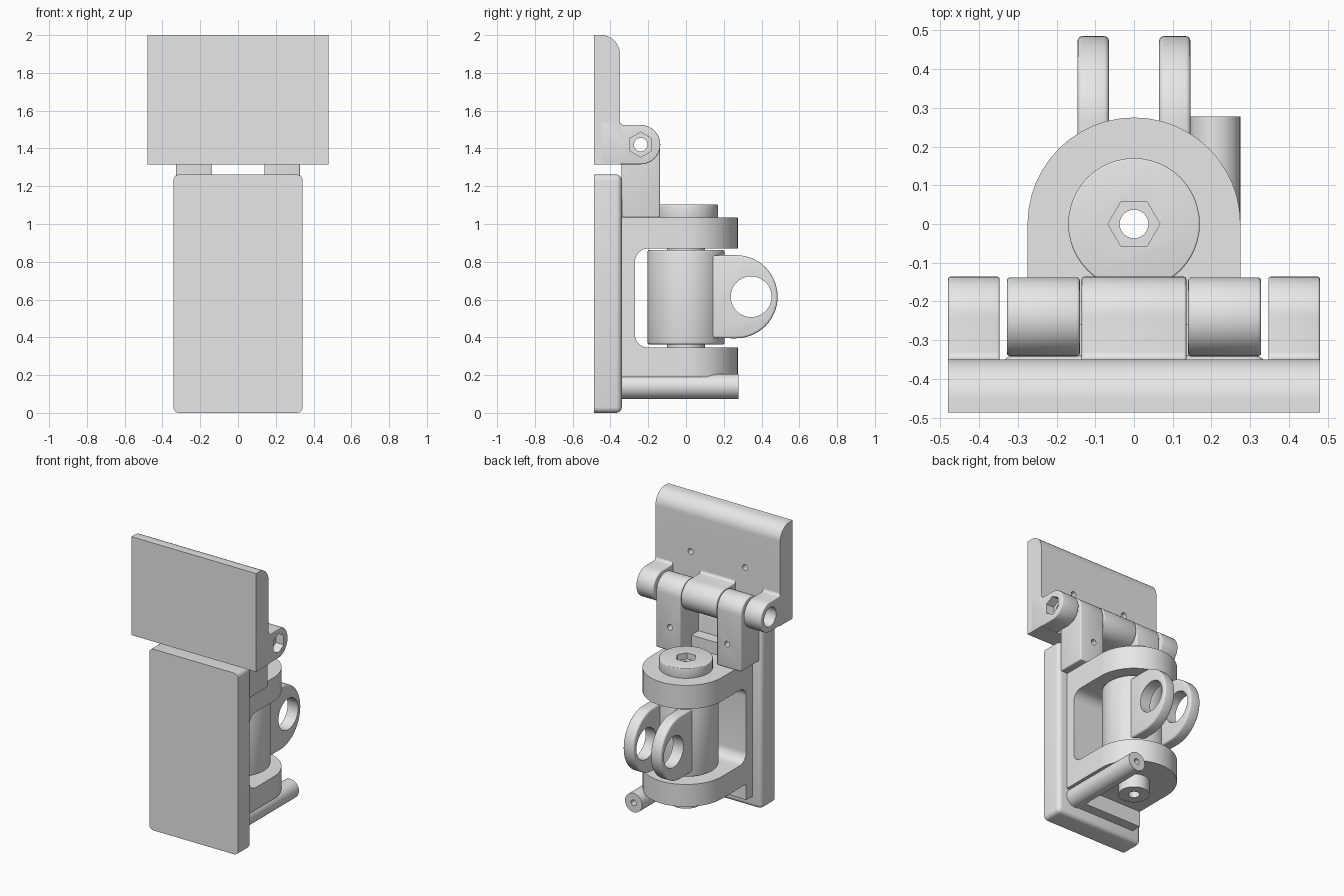
import bpy, bmesh, math
from mathutils import Vector

if "Cube" in bpy.data.objects:
    bpy.data.objects.remove(bpy.data.objects["Cube"])

steel = bpy.data.materials.new("plain_grey")
steel.diffuse_color = (0.8, 0.8, 0.8, 1)
steel.use_nodes = True
steel.node_tree.nodes["Principled BSDF"].inputs["Base Color"].default_value = steel.diffuse_color


def arc(cu, cv, r, a0, a1, n=16):
    """Points along an arc, angles in degrees."""
    out = []
    for i in range(n + 1):
        a = math.radians(a0 + (a1 - a0) * i / n)
        out.append((cu + r * math.cos(a), cv + r * math.sin(a)))
    return out


def circle(cu, cv, r, n=40, start=0):
    return arc(cu, cv, r, start, start + 360, n)[:-1]


def place(axis, u, v, w):
    return Vector({"x": (w, u, v), "y": (u, w, v), "z": (u, v, w)}[axis])


def prism(name, pts, axis, w0, w1, bevel=0.0):
    """Extrude a flat profile along an axis, with optional rounded edges."""
    bm = bmesh.new()
    face = bm.faces.new([bm.verts.new(place(axis, u, v, w0)) for u, v in pts])
    ext = bmesh.ops.extrude_face_region(bm, geom=[face])["geom"]
    bmesh.ops.translate(bm, vec=place(axis, 0, 0, w1 - w0),
                        verts=[g for g in ext if isinstance(g, bmesh.types.BMVert)])
    bmesh.ops.recalc_face_normals(bm, faces=bm.faces)
    me = bpy.data.meshes.new(name)
    bm.to_mesh(me)
    bm.free()
    me.materials.append(steel)
    ob = bpy.data.objects.new(name, me)
    bpy.context.collection.objects.link(ob)
    if bevel:
        m = ob.modifiers.new("round", "BEVEL")
        m.width, m.segments, m.limit_method = bevel, 3, "ANGLE"
        m.angle_limit = math.radians(40)
        apply(ob, m)
    return ob


def apply(ob, mod):
    bpy.context.view_layer.objects.active = ob
    bpy.ops.object.modifier_apply(modifier=mod.name)


def boolean(ob, pts, axis, w0, w1, op="DIFFERENCE"):
    """Cut (or trim) an object with a temporary prism."""
    tool = prism("cutter", pts, axis, w0, w1)
    m = ob.modifiers.new("cut", "BOOLEAN")
    m.object, m.operation, m.solver = tool, op, "EXACT"
    apply(ob, m)
    bpy.data.objects.remove(tool)


def rect(u0, u1, v0, v1):
    return [(u0, v0), (u1, v0), (u1, v1), (u0, v1)]


HY, HZ = -0.24, 1.42          # hinge axis
BORE = circle(0, 0, 0.037, 24)
HINGE_BORE = circle(HY, HZ, 0.036, 24)

# Upper leaf with a rounded top back edge
leaf = prism("upper_leaf", [(-0.487, 1.315), (-0.35, 1.315)]
             + arc(-0.45, 1.9, 0.1, 0, 90) + [(-0.487, 2.0)], "x", -0.48, 0.48)
for s in (-1, 1):
    boolean(leaf, circle(0.21 * s, 1.65, 0.02, 20), "y", -0.42, -0.3)

# Leaf knuckles, blended into the leaf by a small fillet
knuckle = ([(-0.45, 1.316)] + arc(HY, HZ, 0.104, -90, 90, 20)
           + arc(-0.33, 1.544, 0.02, 270, 180, 5) + [(-0.45, 1.544)])
for name, x0, x1 in (("left", -0.48, -0.347), ("middle", -0.135, 0.135), ("right", 0.347, 0.48)):
    k = prism(name + "_leaf_knuckle", knuckle, "x", x0, x1, 0.01)
    boolean(k, HINGE_BORE, "x", -1, 1)
    if name == "right":       # hex nut pocket
        boolean(k, circle(HY, HZ, 0.066, 6, 30), "x", 0.42, 0.6)
    if name == "left":        # round screw head pocket
        boolean(k, circle(HY, HZ, 0.066, 32), "x", -0.6, -0.40)

# Base plate: sharp front face, rounded sides and back
plate = prism("base_plate", rect(-0.342, 0.342, 0, 1.262), "y", -0.487, -0.34)
bm = bmesh.new()
bm.from_mesh(plate.data)
edges = [e for e in bm.edges if max(v.co.y for v in e.verts) > -0.4]
bmesh.ops.bevel(bm, geom=edges, offset=0.03, segments=4, profile=0.5, affect="EDGES")
bm.to_mesh(plate.data)
bm.free()

# Hinge posts with knuckle tops and screw holes
post_profile = [(-0.34, 1.035), (-0.138, 1.035)] + arc(HY, HZ, 0.102, 0, 180, 24)
for name, s in (("left", -1), ("right", 1)):
    a, b = sorted((0.14 * s, 0.328 * s))
    post = prism(name + "_hinge_post", post_profile, "x", a, b, 0.008)
    boolean(post, HINGE_BORE, "x", -1, 1)
    boolean(post, circle(0.22 * s, 1.2, 0.02, 20), "y", -0.24, 0)

# C-shaped bracket: side profile trimmed to a round-nosed plan
R = 0.275
profile = ([(-0.345, 0.19), (0.3, 0.19), (0.3, 0.345)]
           + arc(-0.2, 0.415, 0.07, 270, 180, 8) + arc(-0.2, 0.8, 0.07, 180, 90, 8)
           + [(0.3, 0.87), (0.3, 1.035), (-0.345, 1.035)])
bracket = prism("c_bracket", profile, "x", -0.3, 0.3)
boolean(bracket, [(-R, -0.4), (R, -0.4)] + arc(0, 0, R, 0, 180, 24), "z", 0, 1.5, "INTERSECT")
boolean(bracket, BORE, "z", 0, 1.5)

# Ledges above and below the bracket
prism("upper_ledge", rect(-0.15, 0.15, -0.345, -0.26), "z", 1.03, 1.12)
prism("lower_ledge", rect(-R, 0.21, -0.345, -0.27), "z", 0.08, 0.195)

# Swivel drum
drum = prism("swivel_drum", circle(0, 0, 0.205, 48), "z", 0.362, 0.862, 0.012)
boolean(drum, BORE, "z", 0, 1.5)

# Pair of eye lugs on the drum
lug_profile = [(0.06, 0.396)] + arc(0.265, 0.615, 0.22, -90, 90, 28) + [(0.06, 0.834)]
for name, s in (("left", -1), ("right", 1)):
    a, b = sorted((0.065 * s, 0.146 * s))
    lug = prism(name + "_eye_lug", lug_profile, "x", a, b, 0.012)
    boolean(lug, circle(0.345, 0.615, 0.108, 40), "x", -1, 1)

# Pivot pin with round head, hex pocket and bore
head = prism("pivot_head", circle(0, 0, 0.17, 48), "z", 1.03, 1.103, 0.005)
boolean(head, BORE, "z", 0, 1.5)
boolean(head, circle(0, 0, 0.067, 6), "z", 1.06, 1.3)
pin = prism("pivot_pin", circle(0, 0, 0.1, 40), "z", 0.095, 1.035)
boolean(pin, BORE, "z", 0, 1.5)

# Stop rod below the bracket
rod = prism("stop_rod", circle(0.209, 0.14, 0.066, 32), "y", -0.345, 0.278)
boolean(rod, circle(0.209, 0.14, 0.02, 16), "y", 0.15, 0.4)

# Smooth curved surfaces, crisp corners
bpy.ops.object.select_all(action="DESELECT")
for ob in bpy.context.scene.objects:
    ob.select_set(True)
    bpy.context.view_layer.objects.active = ob
bpy.ops.object.shade_smooth_by_angle(angle=math.radians(35))
